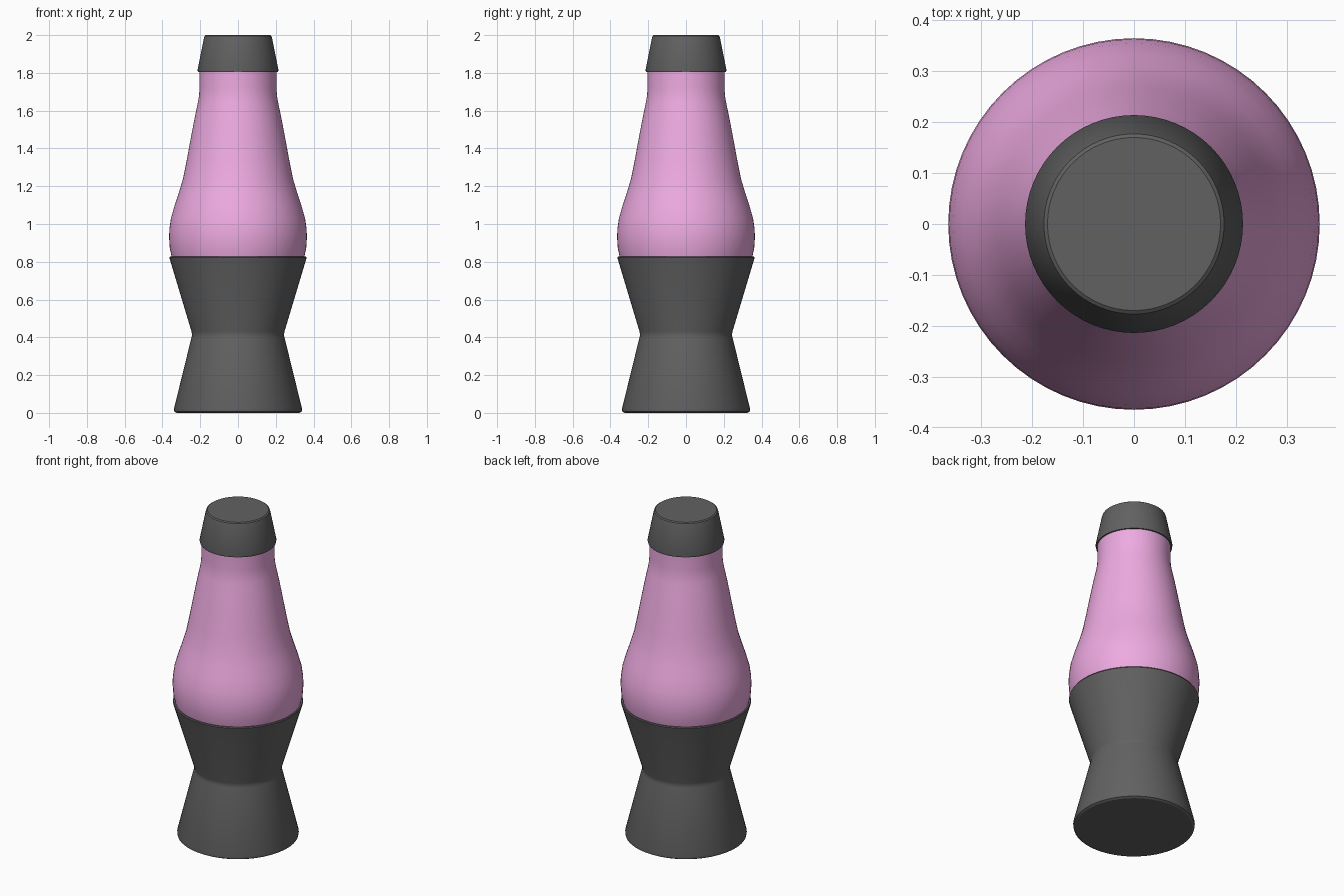
import bpy, bmesh, math

if "Cube" in bpy.data.objects:
    bpy.data.objects.remove(bpy.data.objects["Cube"])

SEGMENTS = 64

def lathe(name, profile, color=None, angle=30):
    """Revolve (radius, height) points around z; radius 0 closes the end."""
    bm = bmesh.new()
    verts = [bm.verts.new((r, 0, z)) for r, z in profile]
    edges = [bm.edges.new(pair) for pair in zip(verts, verts[1:])]
    bmesh.ops.spin(bm, geom=verts + edges, cent=(0, 0, 0), axis=(0, 0, 1),
                   angle=math.tau, steps=SEGMENTS, use_merge=True)
    bmesh.ops.remove_doubles(bm, verts=bm.verts, dist=1e-4)
    bmesh.ops.recalc_face_normals(bm, faces=bm.faces)
    # make sure the open shells face outward
    f = max(bm.faces, key=lambda f: f.calc_center_median().xy.length)
    if f.normal.xy.dot(f.calc_center_median().xy) < 0:
        bmesh.ops.reverse_faces(bm, faces=bm.faces)
    mesh = bpy.data.meshes.new(name)
    bm.to_mesh(mesh)
    bm.free()
    obj = bpy.data.objects.new(name, mesh)
    bpy.context.collection.objects.link(obj)
    mat = bpy.data.materials.new(name + "_material")
    mat.diffuse_color = color
    mat.use_nodes = True
    mat.node_tree.nodes["Principled BSDF"].inputs["Base Color"].default_value = mat.diffuse_color
    mesh.materials.append(mat)
    bpy.ops.object.select_all(action='DESELECT')
    obj.select_set(True)
    bpy.context.view_layer.objects.active = obj
    bpy.ops.object.shade_smooth_by_angle(angle=math.radians(angle))
    return obj

GREY = (0.12, 0.12, 0.12, 1)
PINK = (0.85, 0.40, 0.75, 1)

# hourglass stand with a thin rim around the glass
lathe("base", [(0, 0), (0.325, 0), (0.337, 0.007), (0.339, 0.022),
               (0.246, 0.40), (0.243, 0.413), (0.246, 0.43),
               (0.357, 0.80), (0.363, 0.822), (0.360, 0.828), (0.350, 0.826)], GREY)

# pink bottle
lathe("glass_bottle", [(0.350, 0.822), (0.361, 0.87), (0.365, 0.93), (0.363, 0.975),
                       (0.355, 1.03), (0.335, 1.10), (0.312, 1.17), (0.291, 1.24),
                       (0.271, 1.34), (0.249, 1.46), (0.228, 1.57), (0.213, 1.64),
                       (0.206, 1.68), (0.204, 1.72), (0.204, 1.81)], PINK)

# tapered cap
lathe("cap", [(0.203, 1.804), (0.212, 1.804), (0.214, 1.815), (0.181, 1.982),
              (0.177, 1.995), (0.170, 2.0), (0, 2.0)], GREY)
